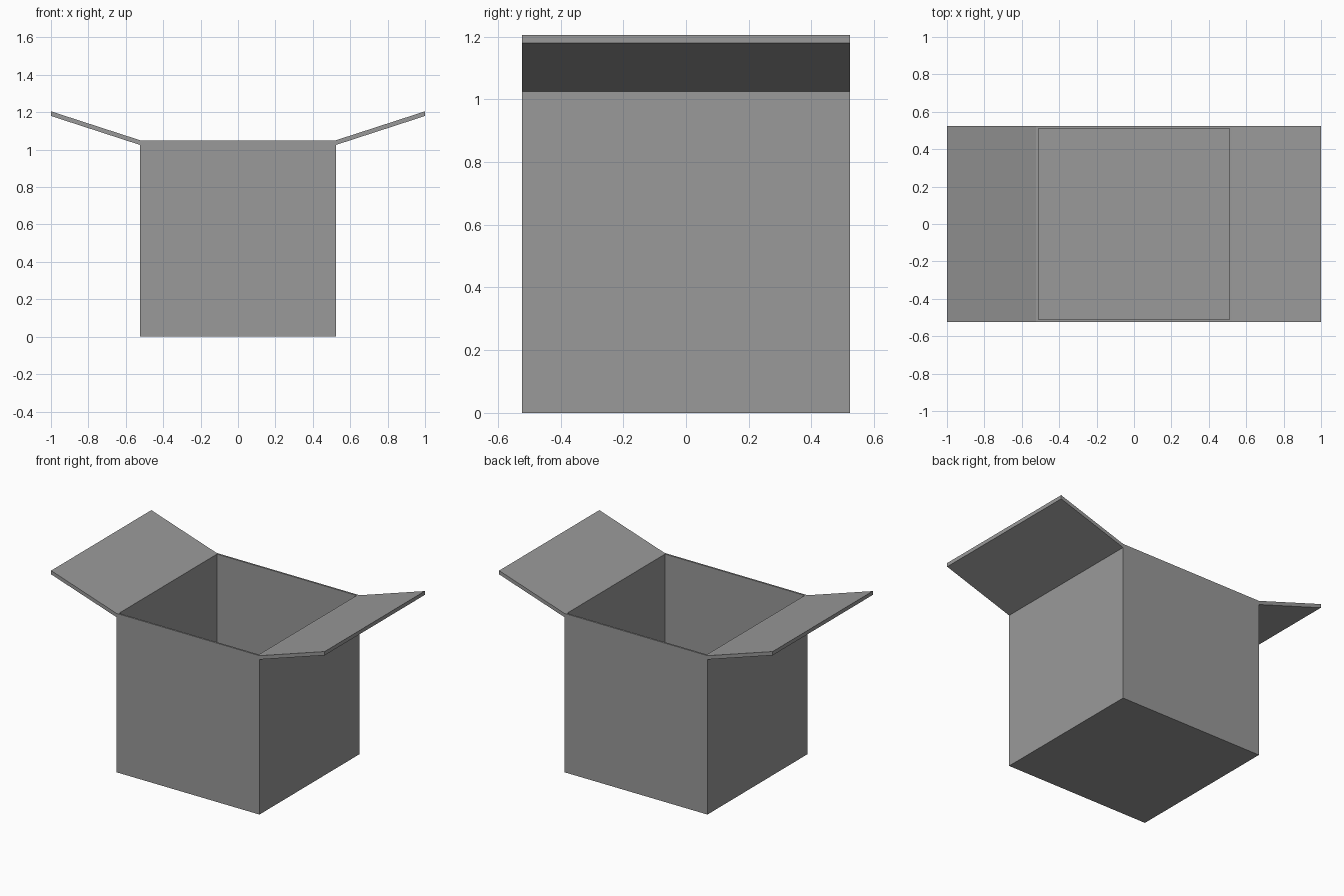
import bpy
import bmesh

cube = bpy.data.objects.get("Cube")
if cube:
    bpy.data.objects.remove(cube, do_unlink=True)

HALF, HEIGHT, WALL = 0.523, 1.05, 0.017
HINGE, TIP_Z, FLAP_T = 1.025, 1.18, 0.025

# Plain grey card
card = bpy.data.materials.new("grey_card")
card.use_nodes = True
grey = (0.32, 0.32, 0.32, 1)
card.diffuse_color = grey
card.node_tree.nodes["Principled BSDF"].inputs["Base Color"].default_value = grey


def finish(bm, name):
    bmesh.ops.recalc_face_normals(bm, faces=bm.faces)
    mesh = bpy.data.meshes.new(name)
    bm.to_mesh(mesh)
    bm.free()
    mesh.materials.append(card)
    obj = bpy.data.objects.new(name, mesh)
    bpy.context.collection.objects.link(obj)
    return obj


# Hollow carton: inset the top face, then sink it to the floor
bm = bmesh.new()
bmesh.ops.create_cube(bm, size=1)
for v in bm.verts:
    v.co.x *= 2 * HALF
    v.co.y *= 2 * HALF
    v.co.z = (v.co.z + 0.5) * HEIGHT
top = max(bm.faces, key=lambda f: f.calc_center_median().z)
bmesh.ops.inset_region(bm, faces=[top], thickness=WALL)
sunk = bmesh.ops.extrude_discrete_faces(bm, faces=[top])["faces"][0]
for v in sunk.verts:
    v.co.z = WALL
finish(bm, "carton")


# Side flaps: slanted boards with upright ends, hinged on the side walls
def flap(name, side):
    profile = [(HALF, HINGE), (1, TIP_Z), (1, TIP_Z + FLAP_T), (HALF, HINGE + FLAP_T)]
    bm = bmesh.new()
    face = bm.faces.new([bm.verts.new((side * x, -HALF, z)) for x, z in profile])
    ext = bmesh.ops.extrude_face_region(bm, geom=[face])["geom"]
    moved = [g for g in ext if isinstance(g, bmesh.types.BMVert)]
    bmesh.ops.translate(bm, verts=moved, vec=(0, 2 * HALF, 0))
    finish(bm, name)


flap("left_flap", 1)
flap("right_flap", -1)
